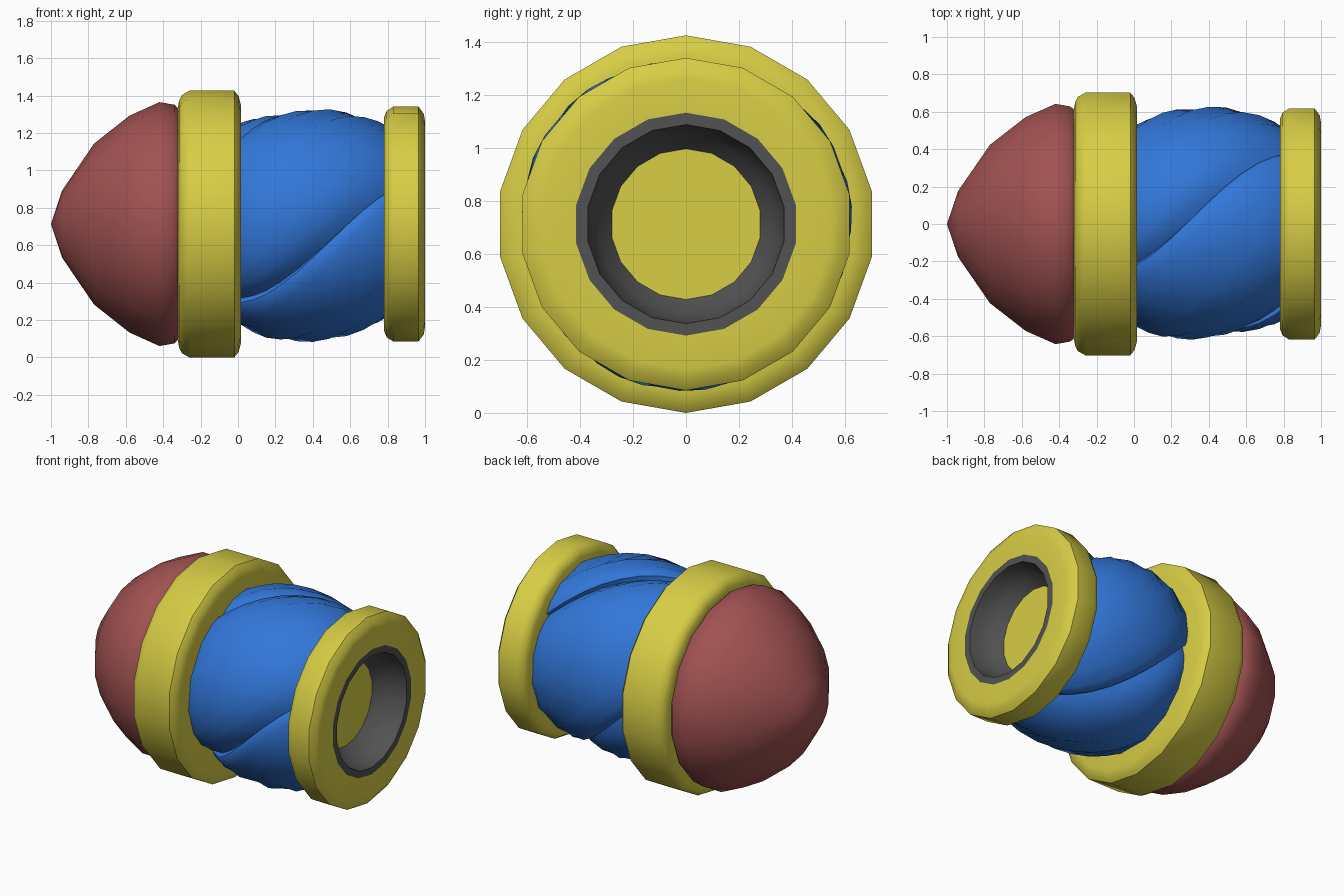
import bpy, bmesh, math

if "Cube" in bpy.data.objects:
    bpy.data.objects.remove(bpy.data.objects["Cube"])

CZ = 0.713      # height of the long axis
SIDES = 18


def material(name, rgb):
    m = bpy.data.materials.new(name)
    m.diffuse_color = (*rgb, 1)
    m.use_nodes = True
    m.node_tree.nodes["Principled BSDF"].inputs["Base Color"].default_value = m.diffuse_color
    return m


YELLOW = material("yellow", (0.68, 0.61, 0.06))
BLUE = material("blue", (0.032, 0.185, 0.70))
RED = material("dull red", (0.36, 0.085, 0.085))
DARK = material("dark grey", (0.085, 0.085, 0.085))


def finish(name, bm, mat, angle):
    bmesh.ops.recalc_face_normals(bm, faces=bm.faces)
    me = bpy.data.meshes.new(name)
    bm.to_mesh(me)
    bm.free()
    me.materials.append(mat)
    ob = bpy.data.objects.new(name, me)
    bpy.context.collection.objects.link(ob)
    bpy.ops.object.select_all(action='DESELECT')
    ob.select_set(True)
    bpy.context.view_layer.objects.active = ob
    bpy.ops.object.shade_smooth_by_angle(angle=math.radians(angle))
    return ob


def lathe(name, profile, mat, closed=True, angle=40):
    """Turn an (x, radius) profile around the long axis."""
    bm = bmesh.new()
    rows = []
    for x, r in profile:
        if r == 0:
            rows.append([bm.verts.new((x, 0, CZ))] * SIDES)
        else:
            rows.append([bm.verts.new((x, r * math.sin(a), CZ + r * math.cos(a)))
                         for a in (math.tau * i / SIDES for i in range(SIDES))])
    pairs = list(zip(rows, rows[1:]))
    if closed:
        pairs.append((rows[-1], rows[0]))
    for p, q in pairs:
        for i in range(SIDES):
            j = (i + 1) % SIDES
            vs = list(dict.fromkeys((p[i], p[j], q[j], q[i])))
            if len(vs) > 2:
                bm.faces.new(vs)
    return finish(name, bm, mat, angle)


# Domed nose
lathe("nose_dome", [(-1, 0), (-0.94, 0.18), (-0.77, 0.43), (-0.58, 0.58), (-0.42, 0.652),
                    (-0.34, 0.638), (-0.30, 0.60), (-0.30, 0)], RED, closed=False, angle=50)

# Large middle collar
lathe("middle_collar", [(-0.32, 0.40), (-0.32, 0.63), (-0.315, 0.66), (-0.30, 0.69), (-0.26, 0.713),
                        (-0.02, 0.713), (0.003, 0.685), (0.015, 0.64), (0.015, 0.40)], YELLOW)

# Small end collar
lathe("end_collar", [(0.78, 0.421), (0.78, 0.57), (0.795, 0.605), (0.83, 0.628), (0.965, 0.628),
                     (0.993, 0.59), (1.0, 0.55), (1.0, 0.421)], YELLOW)

# Dark socket and its yellow floor
lathe("socket", [(1.0, 0.422), (1.0, 0.376), (0.93, 0.366), (0.86, 0.335), (0.80, 0.282),
                 (0.785, 0.422)], DARK)
lathe("socket_floor", [(0.803, 0), (0.803, 0.29), (0.785, 0.29), (0.785, 0)], YELLOW, closed=False)


# Twisted body: three overlapping lobes winding along the axis
def twisted_body():
    lobe = [(0, 0.87), (0.06, 0.915), (0.14, 0.955), (0.26, 0.985), (0.42, 1.0),
            (0.6, 1.0), (0.8, 0.985), (0.92, 0.965), (0.98, 0.945), (1.0, 0.92)]
    spine = [(-0.06, 0.50), (0.02, 0.555), (0.08, 0.582), (0.15, 0.607), (0.23, 0.622), (0.31, 0.63),
             (0.40, 0.63), (0.49, 0.624), (0.58, 0.608), (0.67, 0.582), (0.75, 0.55), (0.795, 0.525)]
    bm = bmesh.new()
    rows = []
    for x, big in spine:
        row = []
        for k in range(3):
            for u, f in lobe:
                a = math.radians(-55 + 97 * (x - 0.02) + 120 * (k + u))
                row.append(bm.verts.new((x, -big * f * math.cos(a), CZ + big * f * math.sin(a))))
        rows.append(row)
    n = len(rows[0])
    for p, q in zip(rows, rows[1:]):
        for i in range(n):
            j = (i + 1) % n
            bm.faces.new((p[i], p[j], q[j], q[i]))
    finish("twisted_body", bm, BLUE, 40)


twisted_body()
